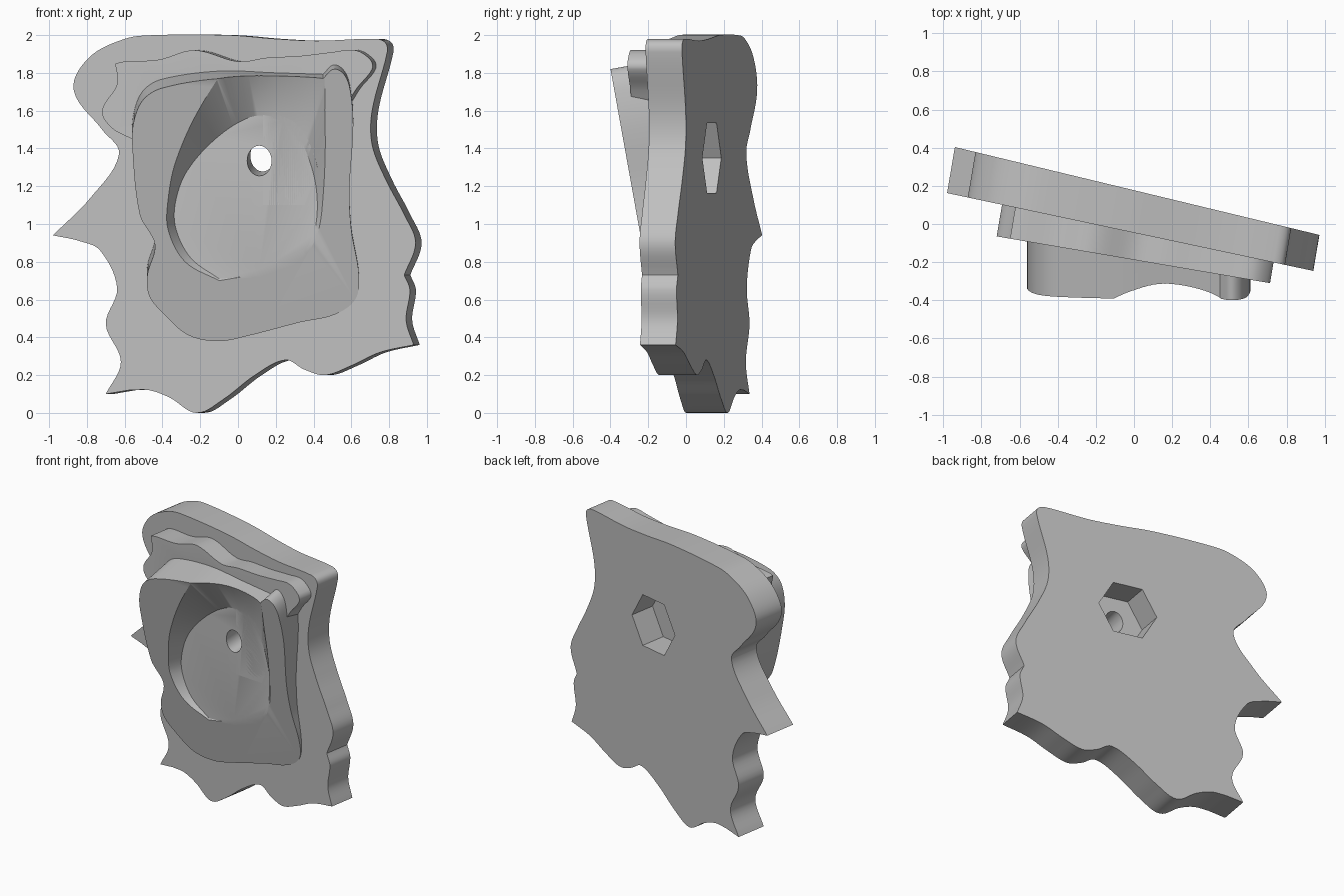
import bpy, bmesh, math
from mathutils import Vector
from mathutils.geometry import interpolate_bezier

cube = bpy.data.objects.get("Cube")
if cube:
    bpy.data.objects.remove(cube, do_unlink=True)

grey = bpy.data.materials.new("plain grey")
grey.use_nodes = True
colour = (0.52, 0.52, 0.52, 1)
grey.diffuse_color = colour
grey.node_tree.nodes["Principled BSDF"].inputs["Base Color"].default_value = colour


def curve_through(points, steps=8):
    """Smooth open run through the points, with its last point left out."""
    pts = [Vector(p) / 100 for p in points]
    last = len(pts) - 1
    tangent = [(pts[min(i + 1, last)] - pts[max(i - 1, 0)]).normalized()
               for i in range(last + 1)]
    result = []
    for i in range(last):
        a, b = pts[i], pts[i + 1]
        reach = (b - a).length / 3
        result += interpolate_bezier(a, a + tangent[i] * reach,
                                     b - tangent[i + 1] * reach, b, steps)[:-1]
    return [Vector(p[:2]) for p in result]


def outline(*runs):
    """Closed outline in hundredths; the runs meet at sharp corners."""
    result = []
    for i, run in enumerate(runs):
        result += curve_through(run + [runs[(i + 1) % len(runs)][0]])
    return result


def loft(name, rings):
    """Skin rings of equal length and cap both ends."""
    bm = bmesh.new()
    loops = [[bm.verts.new(p) for p in ring] for ring in rings]
    count = len(loops[0])
    for a, b in zip(loops, loops[1:]):
        for i in range(count):
            j = (i + 1) % count
            bm.faces.new((a[i], a[j], b[j], b[i]))
    bm.faces.new(loops[0])
    bm.faces.new(loops[-1])
    bmesh.ops.recalc_face_normals(bm, faces=bm.faces)
    mesh = bpy.data.meshes.new(name)
    bm.to_mesh(mesh)
    bm.free()
    mesh.materials.append(grey)
    obj = bpy.data.objects.new(name, mesh)
    bpy.context.collection.objects.link(obj)
    return obj


def on_plane(points, plane):
    """Lay x, z points on the plane y = a + b x + c z."""
    a, b, c = plane
    return [Vector((x, a + b * x + c * z, z)) for x, z in points]


def prism(name, points, front, back, slant):
    """Extrude an outline along a slanted direction between two planes."""
    a, b, c = back
    direction = Vector((slant[0], 1, slant[1]))
    near = on_plane(points, front)
    far = [p + direction * ((a + b * p.x + c * p.z - p.y)
                            / (1 - b * slant[0] - c * slant[1])) for p in near]
    return loft(name, [near, far])


def polygon(x, z, rx, rz, sides):
    turn = 2 * math.pi / sides
    return [Vector((x + rx * math.cos(i * turn), z + rz * math.sin(i * turn)))
            for i in range(sides)]


# Reference planes
plate_front = (-0.046, -0.2125, 0)
plate_back = (0.177, -0.241, 0)
plate_middle = (0.06, -0.226, 0)
shoulder_front = (-0.188, -0.171, 0)
block_front = (-0.072, 0, -0.18)
bowl_floor = (-0.2, -0.08, 0)

# Wavy base plate
plate = prism("base_plate", outline(
    [(93, 36), (75, 32), (60, 25), (46, 20), (35, 23), (25, 28), (9, 20), (-8, 7),
     (-22, 0), (-36, 8), (-47, 12)],
    [(-47, 12), (-58, 12), (-70, 10)][1:],
    [(-70, 10), (-62, 27), (-70, 47), (-64, 66), (-73, 86), (-84, 91)],
    [(-98, 94), (-78, 114), (-63, 37 + 100), (-72, 150), (-87, 171), (-79, 188),
     (-60, 198), (-44, 200), (-5, 200), (20, 198), (42, 197), (73, 198), (78, 196),
     (79, 191), (71, 160), (71, 142), (78, 124), (88, 105), (94, 90)],
    [(88, 73), (91, 65), (89, 49)]), plate_front, plate_back, (0.17, 0))

# Raised shoulder behind the block
shoulder = prism("raised_shoulder", outline(
    [(35, 110), (50, 150)],
    [(58, 164), (63, 172), (71, 182), (70, 187), (62, 192), (50, 191), (33, 189),
     (15, 188), (0, 186), (-23, 192), (-42, 187), (-60, 186)],
    [(-65, 185), (-64, 174), (-72, 160), (-67, 151), (-56, 145), (-45, 140)],
    [(-30, 110)]), shoulder_front, plate_middle, (0.17, 0))

# Tilted front block with its small horn
block = prism("front_block", outline(
    [(45, 177), (20, 177), (-10, 177), (-40, 172), (-50, 166), (-55, 155), (-56, 142),
     (-52, 105), (-44, 89), (-48, 73), (-47, 62), (-39, 52), (-26, 41), (-10, 38),
     (6, 41), (33, 48), (51, 52), (62, 60), (64, 73), (60, 97), (59, 118), (61, 150),
     (60, 167), (57, 178), (51, 182)]),
    block_front, plate_middle, (0, 0.18))

# Bowl cutter, flared so that it opens through the top of the block
floor_edge = curve_through(
    [(-10, 71), (-25, 82), (-33, 98), (-33, 112), (-27, 128), (-12, 145), (5, 156),
     (18, 157), (30, 149), (39, 130), (42, 110), (39, 92), (28, 78), (9, 72)])
mouth_edge = curve_through(
    [(-10, 70), (-28, 80), (-37, 97), (-37, 113), (-33, 133), (-21, 160), (-2, 188),
     (20, 206), (42, 192), (46, 155), (45, 114), (41, 92), (29, 77), (9, 71)])
mouth = on_plane(mouth_edge, block_front)
bowl = loft("bowl_cutter", [on_plane(floor_edge, bowl_floor), mouth,
                            [p - Vector((0, 0.3, 0)) for p in mouth]])

# Round hole and hexagonal pocket in the back
hole = prism("hole_cutter", polygon(0.11, 1.33, 0.065, 0.08, 32),
             (-0.24, 0, 0), (0.05, 0, 0), (0.1, 0.15))
pocket = prism("pocket_cutter", polygon(0.135, 1.35, 0.208, 0.214, 6),
               (-0.021, -0.241, 0), (0.22, -0.241, 0), (0.17, 0))

for part in (plate, shoulder, block):
    bpy.ops.object.select_all(action='DESELECT')
    part.select_set(True)
    bpy.context.view_layer.objects.active = part
    for cutter in (bowl, hole, pocket):
        cut = part.modifiers.new(cutter.name, 'BOOLEAN')
        cut.operation = 'DIFFERENCE'
        cut.solver = 'EXACT'
        cut.object = cutter
        bpy.ops.object.modifier_apply(modifier=cut.name)
    bpy.ops.object.shade_smooth_by_angle(angle=math.radians(30))

for cutter in (bowl, hole, pocket):
    bpy.data.objects.remove(cutter, do_unlink=True)
